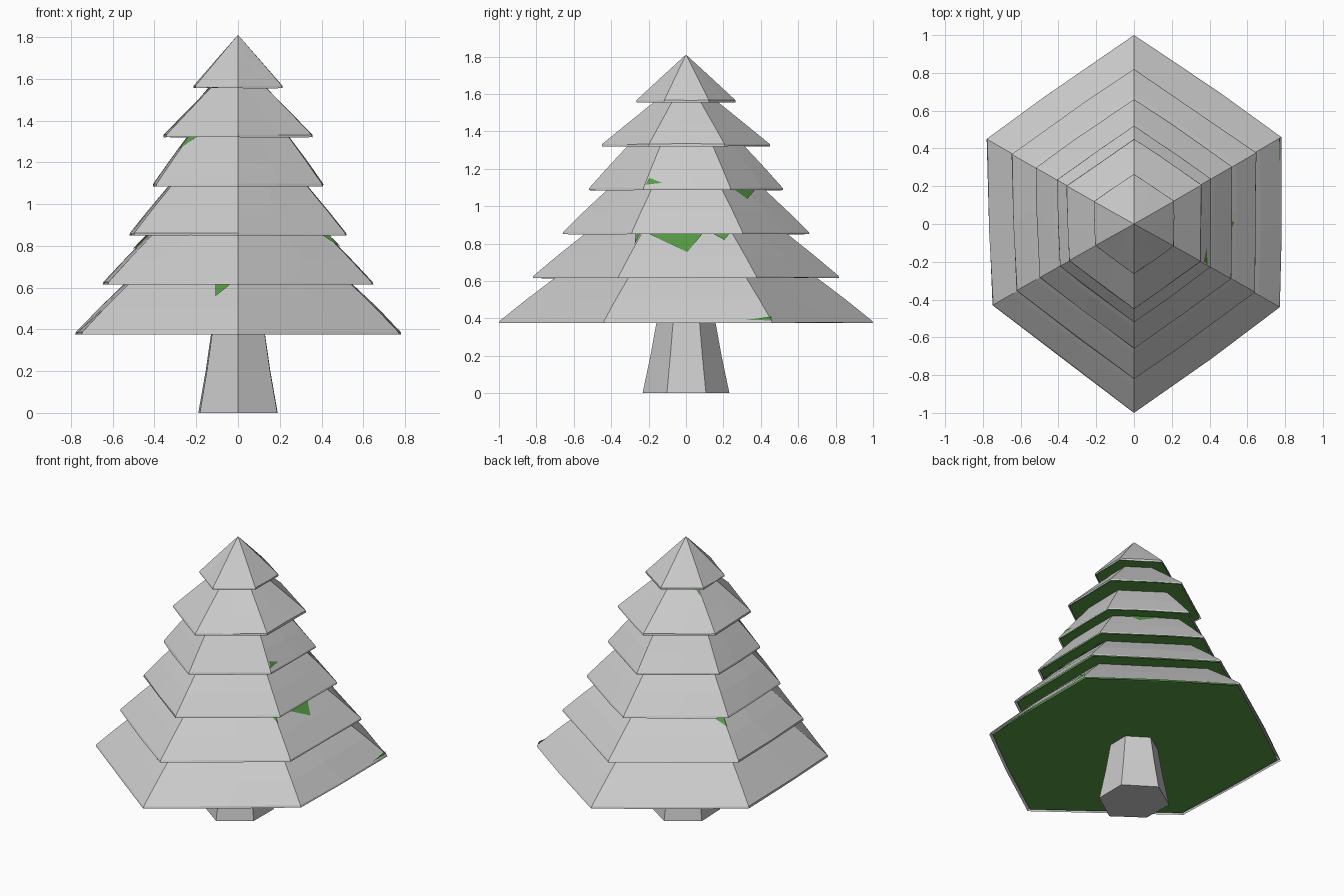
import bpy, random
from mathutils import Vector

if "Cube" in bpy.data.objects:
    bpy.data.objects.remove(bpy.data.objects["Cube"])

random.seed(7)

# Unit hexagon of the crown (counter-clockwise, starting at the back corner)
HEX = [(0, 1), (-1, .45), (-.96, -.43), (0, -1), (.99, -.44), (1, .46)]

# Tiers, bottom to top: rim z, half width x, half depth y, shrink at the next rim
TIERS = [(.375, .78, 1.0, .70), (.615, .648, .82, .66), (.85, .52, .66, .64),
         (1.085, .408, .52, .60), (1.32, .358, .45, .38), (1.555, .213, .265, 0)]
TOP = 1.81

green = bpy.data.materials.new("needle_green")
green.diffuse_color = (.09, .33, .06, 1)
green.use_nodes = True
green.node_tree.nodes["Principled BSDF"].inputs["Base Color"].default_value = green.diffuse_color


def corner(tier, k, s=1.0):
    _, rx, ry, _ = TIERS[tier]
    x, y = HEX[k % 6]
    return Vector((x * rx * s, y * ry * s, 0))


def next_z(tier):
    return TIERS[tier + 1][0] if tier < 5 else TOP


def make(name, verts, faces, mat=None):
    mesh = bpy.data.meshes.new(name)
    mesh.from_pydata([tuple(v) for v in verts], [], faces)
    obj = bpy.data.objects.new(name, mesh)
    bpy.context.collection.objects.link(obj)
    if mat:
        mesh.materials.append(mat)
    return obj


def loft(name, rings, mat=None, caps=False, tip=None):
    n = len(rings[0])
    verts = [v for r in rings for v in r]
    faces = [(j * n + i, j * n + (i + 1) % n, (j + 1) * n + (i + 1) % n, (j + 1) * n + i)
             for j in range(len(rings) - 1) for i in range(n)]
    last = (len(rings) - 1) * n
    if tip is not None:
        verts.append(tip)
        faces += [(last + i, last + (i + 1) % n, len(verts) - 1) for i in range(n)]
    elif caps:
        faces.append(tuple(range(last, last + n)))
    if caps:
        faces.append(tuple(reversed(range(n))))
    return make(name, verts, faces, mat)


def ring(tier, s, z):
    # six corners plus slightly uneven mid-edge points
    pts = []
    for k in range(6):
        a, b = corner(tier, k, s), corner(tier, k + 1, s)
        m = a.lerp(b, .5 + random.uniform(-.15, .15)) * (1 + random.uniform(-.004, .012))
        pts += [a + Vector((0, 0, z)), m + Vector((0, 0, z + random.uniform(-.003, .003)))]
    return pts


def crown_layer(name, tier, fit, lip, drop, mat=None, caps=False):
    random.seed(tier)  # the same unevenness for branches and snow of one tier
    z, _, _, shrink = TIERS[tier]
    h = next_z(tier) - z
    rings = [ring(tier, fit, z + (.003 if caps else 0)),
             ring(tier, fit * .995, z + lip),
             ring(tier, fit * (1.01 + shrink) / 2, z + h * .52 - drop)]
    tip = None
    if tier < 5:
        over = 1.15
        rings.append(ring(tier, fit * (1 - (1 - shrink) * over), z + h * over - drop))
    else:
        tip = Vector((0, 0, TOP - drop))
    loft(name, rings, mat, caps, tip)


# Green branch tiers, each with a snow shell over it
for t in range(6):
    crown_layer(f"branches_{t + 1}", t, .978, .004, .008, green, True)
    crown_layer(f"snow_{t + 1}", t, 1.0, .012, 0)

# Bare green patches: tier, hexagon side, three (along side, up slope) points
PATCHES = [
    (0, 2, (.82, .75), (.94, 1), (.80, 1)),
    (3, 2, (0, .74), (.2, 1), (.02, 1)),
    (1, 3, (1, .75), (1, 1), (.92, 1)),
    (3, 4, (0, .02), (.38, .02), (.03, .26)),
    (2, 5, (.4, .78), (.74, 1), (.26, 1)),
    (1, 4, (.5, .57), (.67, 1), (.08, 1)),
    (1, 4, (.87, .85), (.96, 1), (.77, 1)),
    (0, 4, (.78, .02), (1, .02), (1, .12)),
    (1, 0, (1, .7), (1, 1), (.8, 1)),
    (4, 0, (.97, .75), (1, 1), (.8, 1)),
]
for i, (t, side, *pts) in enumerate(PATCHES):
    z, _, _, shrink = TIERS[t]
    verts = []
    for u, v in pts:
        p = corner(t, side).lerp(corner(t, side + 1), u) * (1 - (1 - shrink) * v)
        p *= 1.022 if v > .05 else 1.0
        p.z = z + v * (next_z(t) - z) + .005
        verts.append(p)
    make(f"bare_patch_{i + 1}", verts, [(0, 1, 2)], green)

# Tapered six-sided trunk
trunk = [[Vector((x * rx, y * ry, z)) for x, y in HEX]
         for z, rx, ry in [(0, .19, .232), (.2, .155, .19), (.42, .123, .15)]]
loft("trunk", trunk, caps=True)
